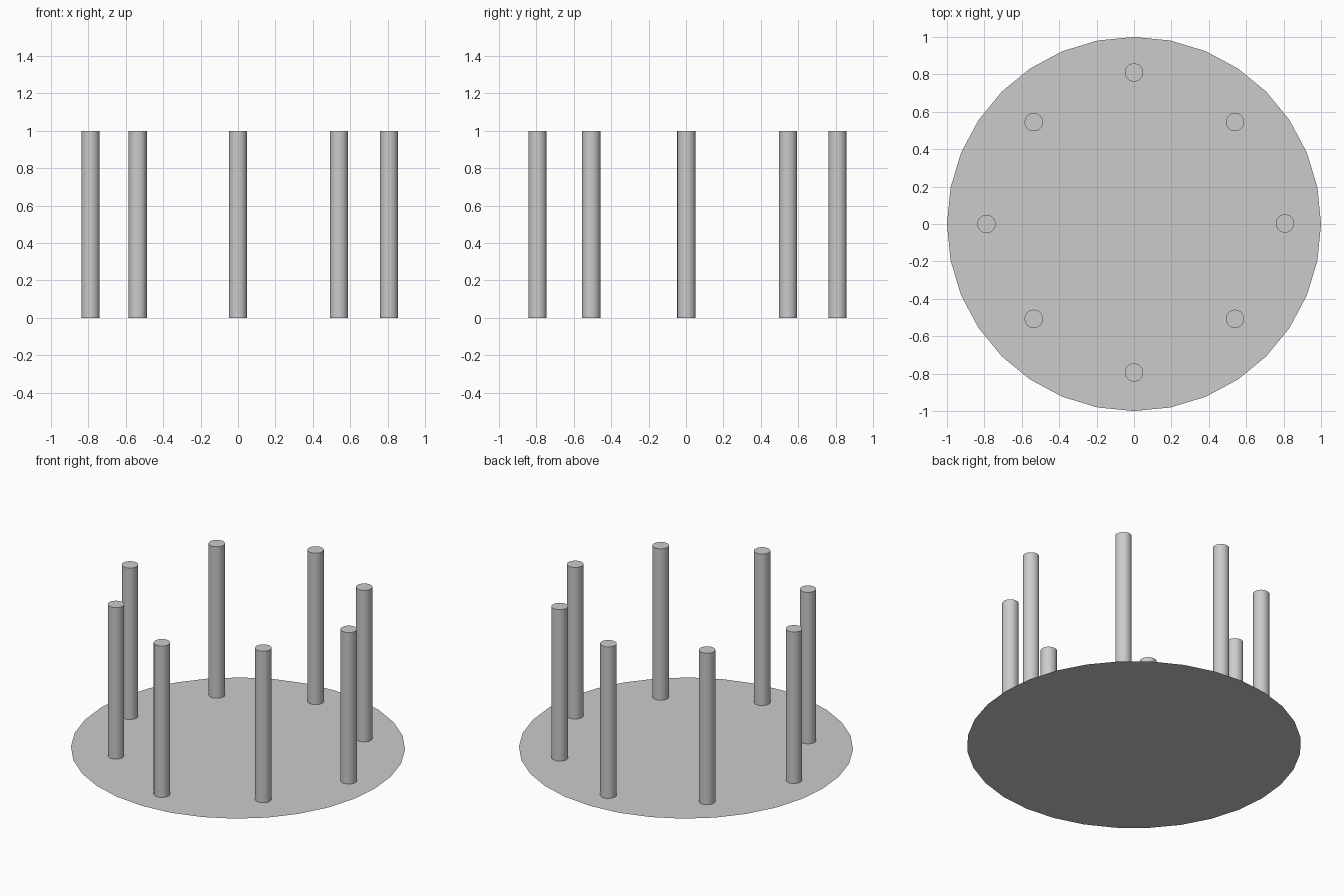
import bpy

if "Cube" in bpy.data.objects:
    bpy.data.objects.remove(bpy.data.objects["Cube"])

# Flat round base, a single 32-sided face
bpy.ops.mesh.primitive_circle_add(vertices=32, radius=1, fill_type='NGON', location=(0, 0, 0))
bpy.context.object.name = "base_disc"

# Ring of eight slender round posts, hand-placed slightly off regular
POST_RADIUS, POST_HEIGHT = 0.049, 1.0
posts = [
    (0.807, 0.003), (0.54, 0.545), (0, 0.81), (-0.536, 0.545),
    (-0.789, 0), (-0.536, -0.507), (0, -0.794), (0.54, -0.507),
]
for i, (x, y) in enumerate(posts, 1):
    bpy.ops.mesh.primitive_cylinder_add(vertices=32, radius=POST_RADIUS, depth=POST_HEIGHT,
                                        location=(x, y, POST_HEIGHT / 2))
    bpy.context.object.name = f"post_{i}"
